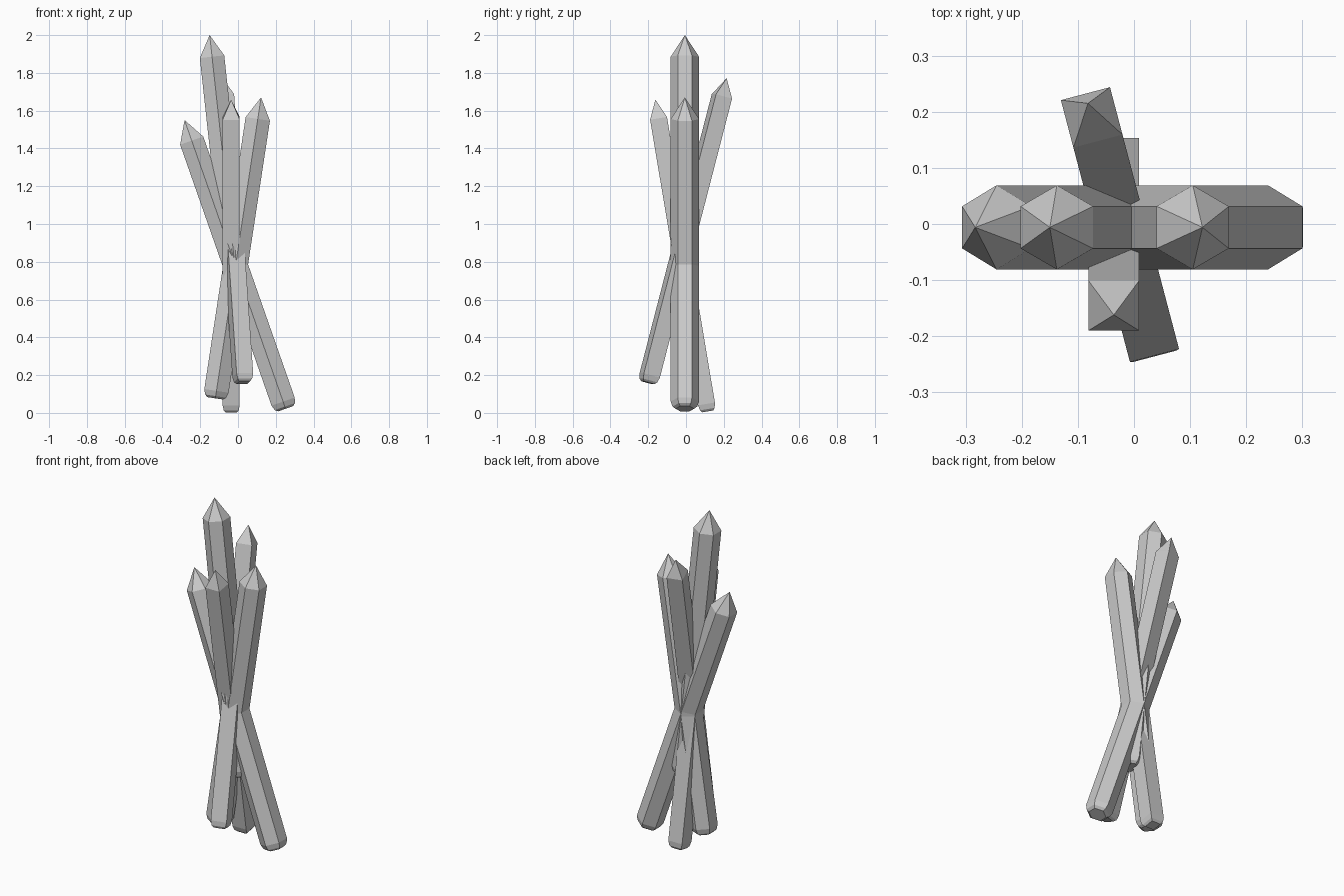
import bpy, bmesh
from math import cos, sin, pi
from mathutils import Vector

if "Cube" in bpy.data.objects:
    bpy.data.objects.remove(bpy.data.objects["Cube"])


def crystal(name, base, tip, sides, radius, point):
    """Prism from base to tip: chamfered foot, straight shaft, pointed end."""
    base, tip = Vector(base), Vector(tip)
    axis = (tip - base).normalized()
    u = Vector((0, 0, 1)).cross(axis).normalized()
    v = axis.cross(u)
    length = (tip - base).length
    phase = pi / 4 if sides == 4 else 0
    # (radius factor, distance along the axis)
    profile = [(0.65, 0), (0.87, 0.012), (1, 0.04), (1, length - point)]
    bm = bmesh.new()
    rings = []
    for f, h in profile:
        ring = []
        for i in range(sides):
            a = phase + 2 * pi * i / sides
            ring.append(bm.verts.new(base + axis * h + (u * cos(a) + v * sin(a)) * radius * f))
        rings.append(ring)
    apex = bm.verts.new(tip)
    bm.faces.new(rings[0][::-1])
    for i in range(sides):
        j = (i + 1) % sides
        for lo, hi in zip(rings, rings[1:]):
            bm.faces.new((lo[i], lo[j], hi[j], hi[i]))
        bm.faces.new((rings[-1][i], rings[-1][j], apex))
    bmesh.ops.recalc_face_normals(bm, faces=bm.faces)
    mesh = bpy.data.meshes.new(name)
    bm.to_mesh(mesh)
    bm.free()
    bpy.context.collection.objects.link(bpy.data.objects.new(name, mesh))


# Three hexagonal crystals leaning left and right
crystal("tall_crystal", (0.025, -0.006, 0.40), (-0.15, -0.006, 2.0), 6, 0.075, 0.115)
crystal("left_crystal", (0.252, -0.006, 0.022), (-0.283, -0.006, 1.55), 6, 0.075, 0.115)
crystal("right_crystal", (-0.12, -0.006, 0.077), (0.122, -0.006, 1.67), 6, 0.075, 0.115)
# Two thinner square crystals leaning front and back
crystal("front_crystal", (-0.036, 0.115, 0.008), (-0.036, -0.162, 1.658), 4, 0.064, 0.1)
crystal("back_crystal", (0.028, -0.202, 0.16), (-0.082, 0.215, 1.772), 4, 0.064, 0.1)
